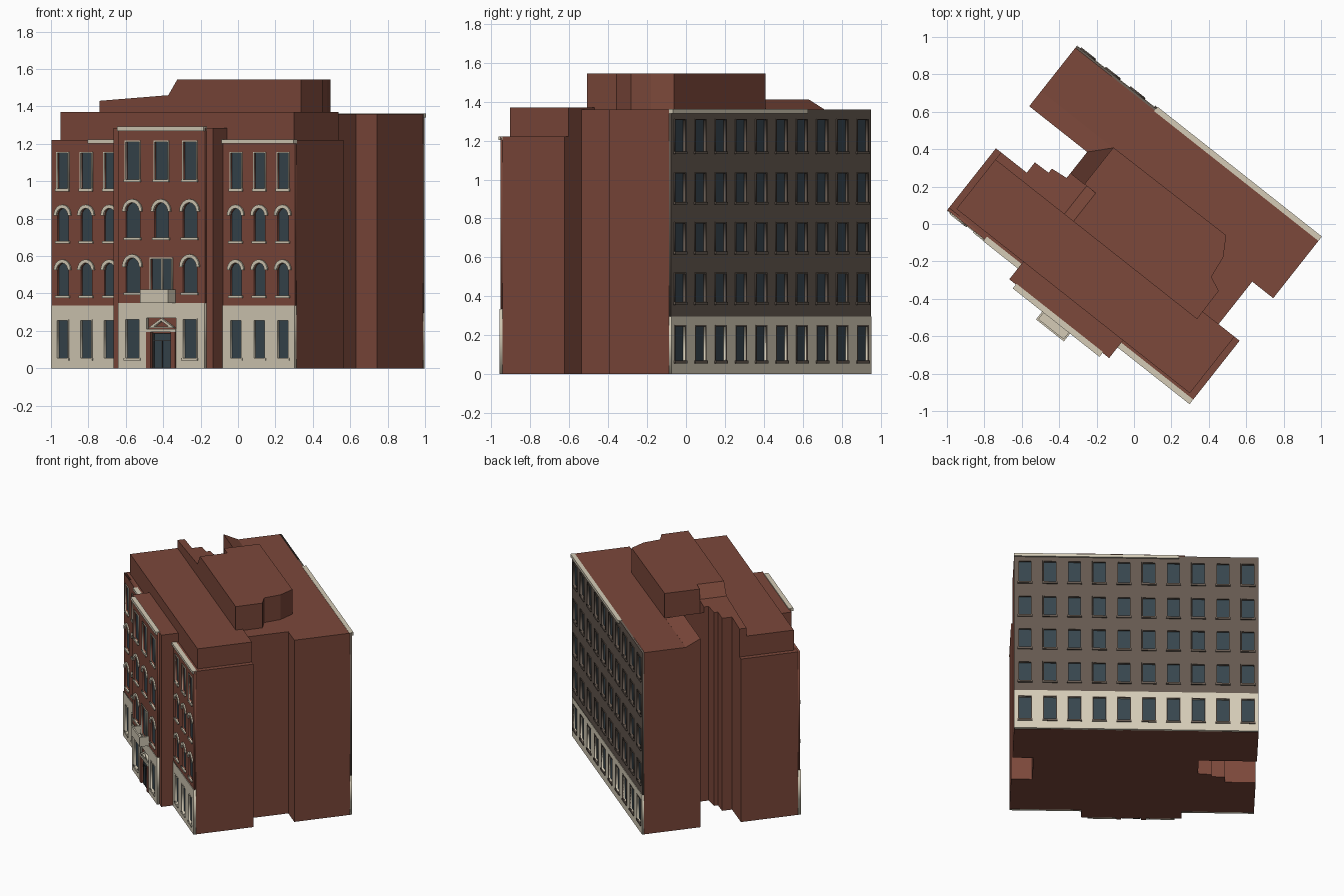
import bpy, bmesh, math
from mathutils import Matrix

if "Cube" in bpy.data.objects:
    bpy.data.objects.remove(bpy.data.objects["Cube"])

TURN = Matrix.Rotation(math.radians(-38.3), 4, 'Z')   # plan is set diagonally
UP = Matrix.Rotation(math.pi / 2, 4, 'X')
BACK = Matrix.Rotation(math.pi, 4, 'Z')


def material(name, rgb):
    m = bpy.data.materials.new(name)
    m.diffuse_color = (*rgb, 1)
    m.use_nodes = True
    m.node_tree.nodes["Principled BSDF"].inputs["Base Color"].default_value = m.diffuse_color
    return m


BRICK = material("brick", (0.20, 0.065, 0.043))
ROOF = material("roof", (0.15, 0.155, 0.155))
STONE = material("stone", (0.66, 0.60, 0.47))
GLASS = material("glass", (0.038, 0.06, 0.075))
CLAD = material("cladding", (0.13, 0.10, 0.08))
METAL = material("dark_metal", (0.03, 0.03, 0.03))


def add(name, mesh, *mats):
    ob = bpy.data.objects.new(name, mesh)
    bpy.context.collection.objects.link(ob)
    mesh.materials.clear()
    for m in mats:
        mesh.materials.append(m)
    return ob


def prism(name, plan, z0, z1, side=BRICK, top=ROOF):
    """Extrude a plan outline; z1 may be a function of (u, v) for sloping roofs."""
    height = z1 if callable(z1) else lambda u, v: z1
    bm = bmesh.new()
    low = [bm.verts.new((u, v, z0)) for u, v in plan]
    high = [bm.verts.new((u, v, height(u, v))) for u, v in plan]
    bm.faces.new(low)
    bm.faces.new(high).material_index = 1
    for i in range(len(plan)):
        j = (i + 1) % len(plan)
        bm.faces.new((low[i], low[j], high[j], high[i]))
    bmesh.ops.recalc_face_normals(bm, faces=bm.faces)
    bm.transform(TURN)
    me = bpy.data.meshes.new(name)
    bm.to_mesh(me)
    bm.free()
    return add(name, me, side, top)


def box(name, u0, u1, v0, v1, z0, z1, side=BRICK, top=ROOF):
    return prism(name, rect(u0, u1, v0, v1), z0, z1, side, top)


def panel(name, shapes, face, thick, mat, rear=False):
    """Upright slab; nested shapes become openings. face = distance from centre."""
    cu = bpy.data.curves.new(name, 'CURVE')
    cu.dimensions, cu.fill_mode, cu.extrude = '2D', 'BOTH', thick / 2
    for pts in shapes:
        sp = cu.splines.new('POLY')
        sp.points.add(len(pts) - 1)
        for p, (u, z) in zip(sp.points, pts):
            p.co = (u, z, 0, 1)
        sp.use_cyclic_u = True
    tmp = bpy.data.objects.new(name + "_curve", cu)
    bpy.context.collection.objects.link(tmp)
    me = bpy.data.meshes.new_from_object(
        tmp.evaluated_get(bpy.context.evaluated_depsgraph_get()))
    bpy.data.objects.remove(tmp)
    move = Matrix.Translation((0, -(face - thick / 2), 0))
    me.transform(TURN @ (BACK if rear else Matrix()) @ move @ UP)
    return add(name, me, mat)


def rect(a, b, c, d):
    return [(a, c), (b, c), (b, d), (a, d)]


def window(u, w, z0, z1, grow=0.0):
    return rect(u - w / 2 - grow, u + w / 2 + grow, z0 - grow, z1 + grow)


def arc(u, r, zc, n=10):
    return [(u + r * math.cos(math.pi * i / n), zc + r * math.sin(math.pi * i / n))
            for i in range(n + 1)]


def arched(u, w, z0, z1):
    return [(u - w / 2, z0), (u + w / 2, z0)] + arc(u, w / 2, z1 - w / 2)


def hood(u, w, z1):
    zc = z1 - w / 2
    return arc(u, w / 2 + 0.02, zc) + arc(u, w / 2 + 0.001, zc)[::-1]


def facade(name, outline_bands, rects, arches, face, rear=False):
    """Wall bands with openings, set-back glass, trims, sills and arch hoods."""
    holes = [window(*r) for r in rects] + [arched(*a) for a in arches]
    for label, outline, mat, proud in outline_bands:
        zs = [z for _, z in outline]
        inside = [h for h in holes if min(zs) < h[0][1] < max(zs)]
        panel(f"{name}_{label}", [outline] + inside, face + proud, 0.015 + proud, mat, rear)
    panel(name + "_glass", holes, face - 0.011, 0.003, GLASS, rear)
    trims = [s for r in rects for s in (window(*r, 0.007), window(*r))]
    panel(name + "_trims", trims, face + 0.005, 0.008, STONE if not rear else CLAD, rear)
    sills = [rect(u - w / 2 - .01, u + w / 2 + .01, z0 - .014, z0) for u, w, z0, z1 in rects + arches]
    panel(name + "_sills", sills, face + 0.01, 0.012, STONE if not rear else CLAD, rear)
    if arches:
        panel(name + "_hoods", [hood(u, w, z1) for u, w, z0, z1 in arches],
              face + 0.009, 0.012, STONE)


# Main masses
prism("rear_block", [(-.62, -.14), (.687, -.14), (.687, .15), (.83, .15), (.83, .545),
                     (-.83, .545), (-.83, .147), (-.435, .147), (-.435, -.03), (-.528, -.04),
                     (-.528, -.068), (-.62, -.07)], 0, 1.36)
box("front_wing", -.83, .83, -.545, -.14, 0, 1.22)
box("front_wing_top_storey", -.795, .795, -.525, -.14, 1.22, 1.37)
box("centre_bay", -.34, .34, -.645, -.52, 0, 1.285)

# Rooftop storey and sloping roofs
prism("penthouse", [(.58, -.19), (.577, 0), (.5, .035), (.485, .155), (.425, .258),
                    (-.34, .253), (-.34, .003), (-.263, .003), (-.263, -.19)], 1.36, 1.545)
prism("low_roof", [(-.795, -.19), (-.325, -.19), (-.325, .003), (-.435, .003), (-.435, -.03),
                   (-.528, -.04), (-.528, -.068), (-.62, -.07), (-.62, -.14), (-.795, -.14)],
      1.36, lambda u, v: 1.43 + (u + .795) * .064)
prism("penthouse_slope", rect(-.325, -.263, -.19, .003), 1.36,
      lambda u, v: 1.46 + (u + .325) * 1.37)
prism("rear_wing_slope", [(-.83, .147), (-.435, .147), (-.34, .25), (-.83, .25)], 1.355,
      lambda u, v: 1.412 - (v - .147) * .5)
prism("courtyard_slope", [(-.435, .003), (-.34, .003), (-.34, .25), (-.435, .147)], 1.355,
      lambda u, v: 1.412 - (u + .435) * .54)

# Front wings, mirrored about the centre bay
for label, s in (("left", -1), ("right", 1)):
    a, b = sorted((s * .34, s * .83))
    cols = [s * c for c in (.43, .59, .75)]
    facade(label + "_wing", [("base", rect(a, b, 0, .335), STONE, .004),
                             ("brick", rect(a, b, .335, 1.22), BRICK, 0)],
           [(c, .072, z0, z1) for c in cols for z0, z1 in ((.055, .255), (.96, 1.15))],
           [(c, .075, z0, z1) for c in cols for z0, z1 in ((.39, .562), (.68, .855))], .56)
box("right_cornice", .34, .83, -.572, -.54, 1.203, 1.222, STONE, STONE)
box("left_cornice", -.575, -.34, -.572, -.54, 1.203, 1.222, STONE, STONE)

# Centre bay
base = [(-.295, 0), (-.1, 0), (-.1, .27), (.1, .27), (.1, 0), (.295, 0), (.295, .35), (-.295, .35)]
facade("centre", [("base", base, STONE, .003),
                  ("brick", rect(-.295, .295, .35, 1.285), BRICK, 0)],
       [(s * .195, .09, .055, .26) for s in (-1, 1)]
       + [(c, .09, 1.01, 1.21) for c in (-.195, 0, .195)] + [(0, .14, .37, .585)],
       [(c, .095, .70, .885) for c in (-.195, 0, .195)]
       + [(s * .195, .095, .405, .59) for s in (-1, 1)], .66)
box("centre_cornice", -.295, .295, -.672, -.64, 1.27, 1.292, STONE, STONE)
panel("balcony_door_mullion", [rect(-.005, .005, .37, .585)], .656, .008, STONE)

# Balcony
box("balcony_floor", -.095, .095, -.725, -.655, .35, .362, STONE, STONE)
box("balcony_front", -.095, .095, -.725, -.715, .362, .42, STONE, STONE)
for label, s in (("left", -1), ("right", 1)):
    a, b = sorted((s * .085, s * .095))
    box(label + "_balcony_side", a, b, -.715, -.655, .362, .42, STONE, STONE)

# Entrance
panel("entrance_glass", [rect(-.06, .06, 0, .185)], .650, .004, GLASS)
panel("entrance_frame", [rect(-.064, .064, 0, .19), rect(-.056, -.003, .004, .145),
                         rect(.003, .056, .004, .145), rect(-.056, .056, .152, .183)],
      .655, .008, METAL)
panel("entrance_lintel", [rect(-.1, .1, .193, .21)], .667, .02, STONE)
panel("entrance_pediment", [[(-.09, .215), (.09, .215), (0, .268)],
                            [(-.05, .224), (.05, .224), (0, .253)]], .664, .016, STONE)
for label, s in (("left", -1), ("right", 1)):
    a, b = sorted((s * .068, s * .1))
    box(label + "_entrance_post", a, b, -.668, -.645, 0, .193, BRICK, BRICK)

# Rear facade: five storeys of ten windows
rows = ((.07, .245), (.37, .515), (.63, .775), (.885, 1.03), (1.145, 1.305))
facade("rear", [("base", rect(-.83, .83, 0, .295), STONE, .003),
                ("cladding", rect(-.83, .83, .295, 1.36), CLAD, 0)],
       [(-.756 + .168 * i, .082, z0, z1) for i in range(10) for z0, z1 in rows],
       [], .557, rear=True)
box("rear_cornice", -.29, .83, .54, .57, 1.34, 1.362, STONE, STONE)
